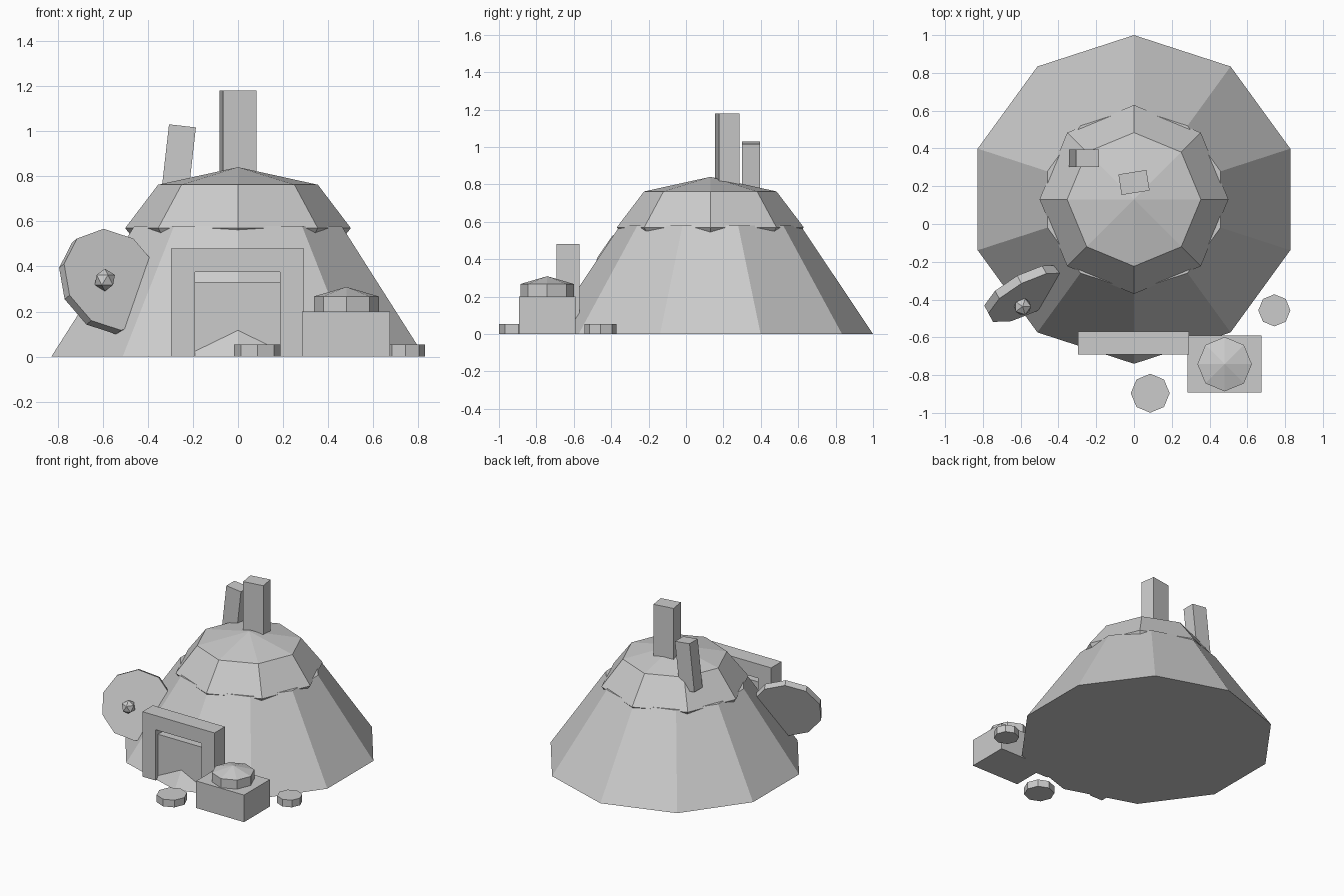
import bpy
from math import sin, cos, pi, radians
from mathutils import Vector, Matrix

if "Cube" in bpy.data.objects:
    bpy.data.objects.remove(bpy.data.objects["Cube"])


def make(name, verts, faces):
    mesh = bpy.data.meshes.new(name)
    mesh.from_pydata(verts, [], faces)
    obj = bpy.data.objects.new(name, mesh)
    bpy.context.collection.objects.link(obj)
    return obj


def lathe(name, n, rings, apex=None, centre=(0, 0, 0)):
    """Flat-sided turned solid: rings of (radius, z), first corner towards +y."""
    verts = [(r * sin(2 * pi * i / n), r * cos(2 * pi * i / n), z)
             for r, z in rings for i in range(n)]
    faces = [tuple(range(n))]
    for k in range(len(rings) - 1):
        for i in range(n):
            j = (i + 1) % n
            faces.append((k * n + j, k * n + i, (k + 1) * n + i, (k + 1) * n + j))
    top = (len(rings) - 1) * n
    if apex is None:
        faces.append(tuple(top + i for i in reversed(range(n))))
    else:
        verts.append((0, 0, apex))
        faces += [(top + (i + 1) % n, top + i, len(verts) - 1) for i in range(n)]
    obj = make(name, verts, faces)
    obj.location = centre
    return obj


def prism(name, outline, y0, y1):
    """Front outline of (x, z) points extruded in depth."""
    n = len(outline)
    verts = [(x, y, z) for y in (y0, y1) for x, z in outline]
    faces = [tuple(range(n)), tuple(range(2 * n - 1, n - 1, -1))]
    faces += [((i + 1) % n, i, n + i, n + (i + 1) % n) for i in range(n)]
    return make(name, verts, faces)


def box(name, size, centre, rot=(0, 0, 0)):
    w, d, h = (s / 2 for s in size)
    obj = prism(name, [(-w, -h), (w, -h), (w, h), (-w, h)], -d, d)
    obj.location = centre
    obj.rotation_euler = rot
    return obj


# Hut body and faceted domed cap
lathe("hut_body", 10, [(0.87, 0), (0.482, 0.58)], None, (0, 0.13, 0))
lathe("roof_cap", 8, [(0.354, 0.379), (0.5, 0.57), (0.354, 0.762)], 0.84, (0, 0.13, 0))

# Chimneys
box("tall_chimney", (0.15, 0.11, 0.48), (0, 0.22, 0.94), (0, 0, radians(9)))
box("leaning_chimney", (0.12, 0.095, 0.35), (-0.266, 0.348, 0.849), (0, radians(6.5), 0))

# Doorway: arch-shaped frame and shorter door panel inside it
prism("door_frame", [(-0.297, 0), (-0.19, 0), (-0.19, 0.375), (0.187, 0.375),
                     (0.187, 0), (0.292, 0), (0.292, 0.48), (-0.297, 0.48)], -0.692, -0.57)
box("door", (0.377, 0.06, 0.33), (-0.002, -0.632, 0.165))

# Crate with a lidded pot on top
box("crate", (0.391, 0.302, 0.2), (0.479, -0.742, 0.1))
lathe("pot", 8, [(0.144, 0.2), (0.144, 0.267)], 0.309, (0.48, -0.742, 0))

# Stepping stones
for name, x, y, r in (("front_stone", 0.086, -0.896, 0.103), ("side_stone", 0.743, -0.457, 0.085)):
    lathe(name, 8, [(r, 0), (r, 0.053)], None, (x, y, 0))

# Round shield leaning on the wall, with its boss
normal = Vector((0.44, -0.83, 0.35)).normalized()
up = (Vector((0, 0, 1)) - normal * normal.z).normalized()
side = up.cross(normal)
shield = lathe("shield", 10, [(0.24, -0.025), (0.24, 0.025)])
frame = Matrix((side, up, normal)).transposed().to_4x4()
shield.matrix_world = Matrix.Translation((-0.568, -0.368, 0.333)) @ frame

bpy.ops.mesh.primitive_ico_sphere_add(subdivisions=1, radius=0.05, location=(-0.59, -0.437, 0.34))
bpy.context.object.name = "shield_boss"
